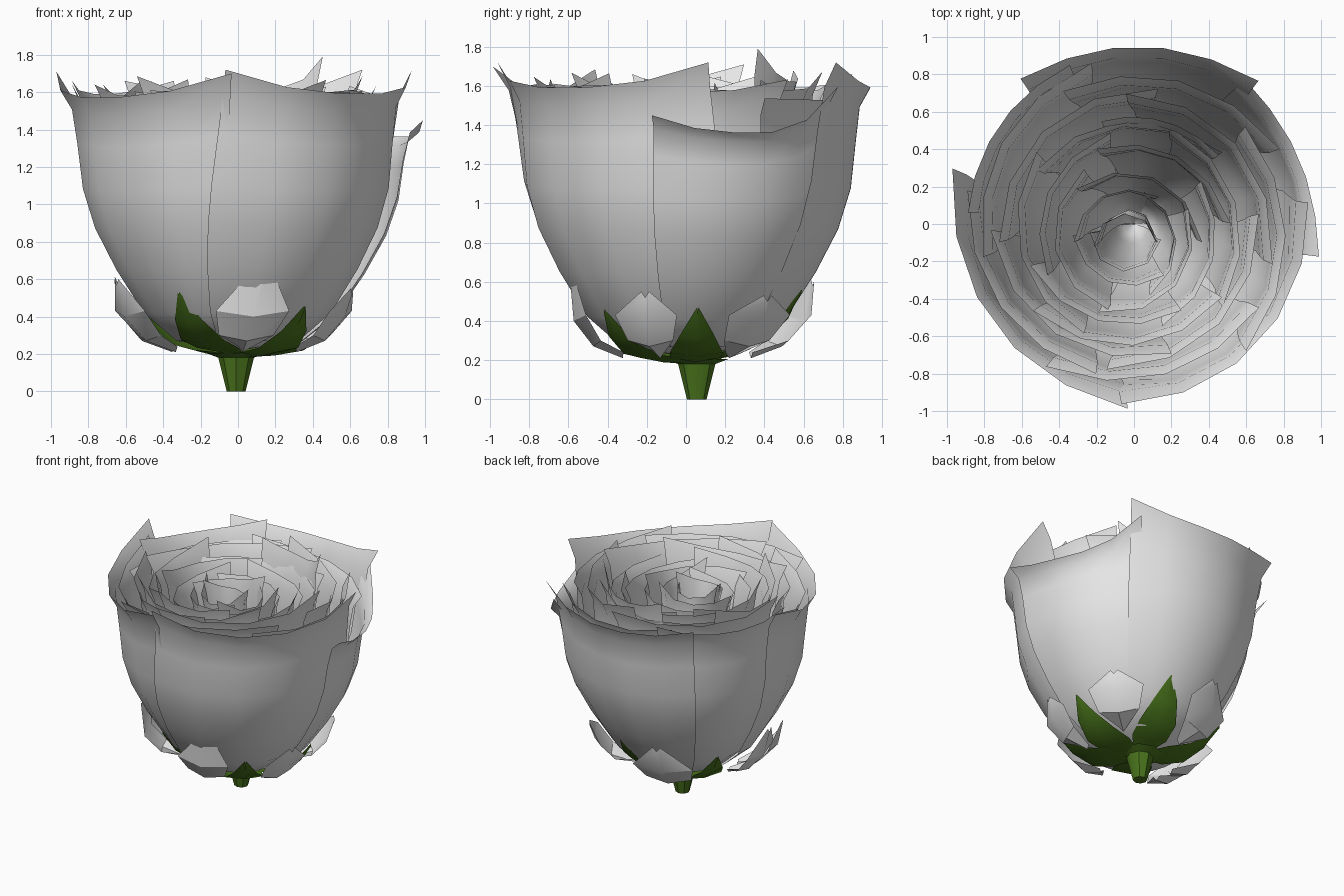
import bpy, bmesh, math, random

if "Cube" in bpy.data.objects:
    bpy.data.objects.remove(bpy.data.objects["Cube"])
random.seed(7)

def material(name, col):
    m = bpy.data.materials.new(name)
    m.diffuse_color = (*col, 1)
    m.use_nodes = True
    m.node_tree.nodes["Principled BSDF"].inputs["Base Color"].default_value = m.diffuse_color
    return m

GREY = material("petal grey", (0.8, 0.8, 0.8))
GREEN = material("leaf green", (0.07, 0.18, 0.012))

# side profiles: radius, height
CUP = [(0.015, 0.22), (0.34, 0.27), (0.52, 0.42), (0.67, 0.65), (0.785, 0.87),
       (0.85, 1.08), (0.875, 1.32), (0.895, 1.5), (0.95, 1.6)]
SEPAL = [(0.06, 0.185), (0.2, 0.195), (0.36, 0.225), (0.5, 0.32), (0.6, 0.46)]

def sheet(name, rows, mat, angle=50):
    """Surface through rows of points."""
    me = bpy.data.meshes.new(name)
    ob = bpy.data.objects.new(name, me)
    bpy.context.collection.objects.link(ob)
    bm = bmesh.new()
    g = [[bm.verts.new(p) for p in row] for row in rows]
    for a, b in zip(g, g[1:]):
        for i in range(len(a) - 1):
            bm.faces.new((a[i], a[i + 1], b[i + 1], b[i]))
    bm.to_mesh(me)
    bm.free()
    me.materials.append(mat)
    bpy.ops.object.select_all(action='DESELECT')
    ob.select_set(True)
    bpy.context.view_layer.objects.active = ob
    bpy.ops.object.shade_smooth_by_angle(angle=math.radians(angle))
    return ob

def petal(name, a0, a1, R, zl, zm, zr, cx=0, cy=0, flare=0.03, spiral=0.03, n=5, base=0.85):
    """Cupped petal from angle a0 to a1; rim heights at left, middle, right."""
    rows = []
    for r, z in CUP:
        t = (z - 0.22) / 1.38
        row = []
        for i in range(n + 1):
            u = i / n
            c = abs(2 * u - 1) ** 2.5
            zt = zm + ((zl if u < 0.5 else zr) - zm) * c
            a = math.radians((a0 + a1) / 2 + (a1 - a0) * (u - 0.5) * (base + (1 - base) * t))
            rr = r * R * (1 + spiral * (0.5 - u)) + flare * c * t ** 6
            zz = z + (zt - 1.6) * (0.35 * t + 0.65 * t ** 5)
            row.append((cx * t + rr * math.cos(a), cy * t + rr * math.sin(a), zz))
        rows.append(row)
    return sheet(name, rows, GREY)

# outer petals
petal("outer_petal_front_right", -94, 7, 0.97, 1.72, 1.59, 1.72, base=1.3)
petal("outer_petal_front_left", -197, -92, 0.97, 1.71, 1.57, 1.70, flare=0.08)
petal("outer_petal_right", -10, 53, 1.0, 1.45, 1.36, 1.60, flare=0.04, base=1.1)
petal("outer_petal_back", 49, 128, 1.0, 1.72, 1.59, 1.66, flare=0.05, base=1.1)
petal("outer_petal_back_left", 112, 176, 0.94, 1.66, 1.59, 1.66, flare=0.01, base=1.0)

# tall petal standing inside the back right
petal("tall_inner_petal", 40, 105, 0.64, 1.79, 1.62, 1.68, -0.02, -0.03, 0.0)

# inner rings of petals, tightening toward an off-centre heart
rings = [(0.87, 5), (0.75, 4), (0.63, 4), (0.51, 4), (0.39, 3), (0.27, 3), (0.16, 2)]
for j, (R, count) in enumerate(rings):
    f = (j + 1) / len(rings)
    w = 360 / count
    for k in range(count):
        a = 40 + 53 * j + k * w + random.uniform(-10, 10)
        z = 1.59 - 0.04 * f + random.uniform(-0.07, 0.02)
        petal(f"inner_petal_{j}_{k}", a - 8, a + w + 8, R + random.uniform(-0.02, 0.02),
              z + random.uniform(0, 0.12), z, z + random.uniform(0, 0.12),
              -0.05 * f + random.uniform(-0.015, 0.015), -0.1 * f + random.uniform(-0.015, 0.015),
              0.03, 0.09, 4)

# ragged small petals under the cup: (angle, scale, half width, tip height, tip skew)
for k, (ang, s, hw, h, skew) in enumerate([
        (-86, 0.95, 20, 0.66, 8), (-155, 1.08, 18, 0.57, -4), (-23, 1.0, 16, 0.52, 5),
        (38, 1.05, 18, 0.50, 0), (112, 1.05, 20, 0.58, -5), (183, 1.03, 17, 0.58, 4)]):
    rows = []
    for r, z, wf in [(0.34, 0.21, 0.2), (0.5, 0.27, 0.9), (0.61, 0.4, 1.0), (0.645, h, 0.12)]:
        sk = skew * (z - 0.19) / 0.4
        rows.append([(r * s * math.cos(math.radians(ang + sk + u * hw * wf)),
                      r * s * math.sin(math.radians(ang + sk + u * hw * wf)),
                      z + 0.03 * abs(u)) for u in (-1, 0, 1)])
    sheet(f"base_petal_{k}", rows, GREY, 30)

# sepals
for k, (ang, s, lift) in enumerate([(-52, 0.97, -0.02), (-122, 1.0, 0.05), (2, 0.97, -0.01),
                                    (75, 0.95, 0.08), (150, 0.97, 0.02)]):
    a = math.radians(ang)
    rows = []
    for (r, z), w in zip(SEPAL, (0.06, 0.13, 0.135, 0.085, 0.004)):
        rows.append([(r * s * math.cos(a) - u * w * math.sin(a),
                      0.04 + r * s * math.sin(a) + u * w * math.cos(a),
                      z + lift * r / 0.57 + 0.02 * abs(u)) for u in (-1, 0, 1)])
    sheet(f"sepal_{k}", rows, GREEN, 30)

# stem, flaring into the calyx
rows = []
for r, z in [(0.0, 0.0), (0.05, 0.0), (0.07, 0.08), (0.095, 0.18), (0.16, 0.205), (0.0, 0.215)]:
    rows.append([(r * math.cos(i * math.pi / 4) - 0.01, 0.055 + r * math.sin(i * math.pi / 4), z)
                 for i in range(9)])
stem = sheet("stem", rows, GREEN, 40)
bm = bmesh.new()
bm.from_mesh(stem.data)
bmesh.ops.remove_doubles(bm, verts=bm.verts, dist=0.0005)
bmesh.ops.recalc_face_normals(bm, faces=bm.faces)
bm.to_mesh(stem.data)
bm.free()
bpy.ops.object.shade_smooth_by_angle(angle=math.radians(50))
